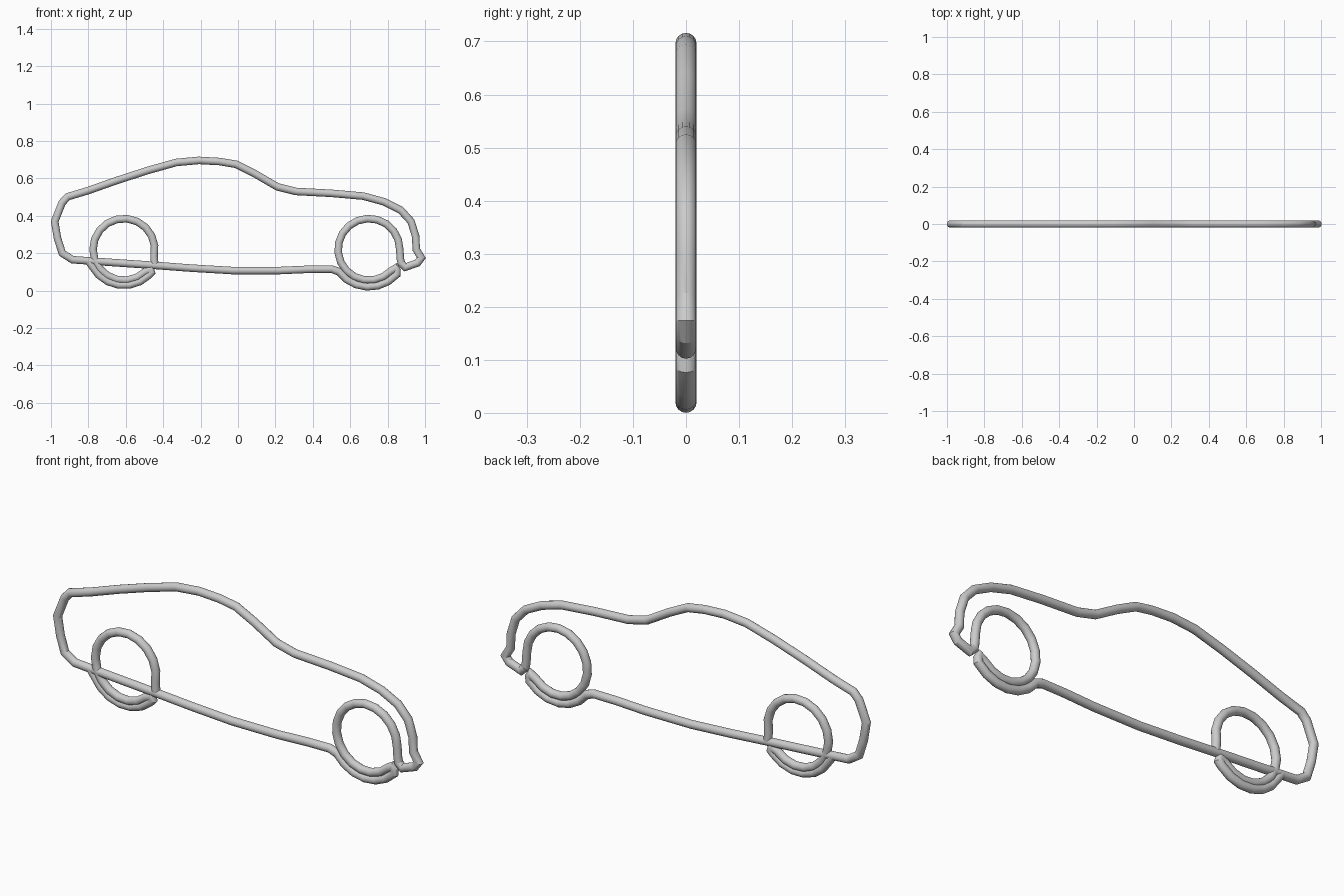
import bpy, bmesh, math
from mathutils import Vector

if "Cube" in bpy.data.objects:
    bpy.data.objects.remove(bpy.data.objects["Cube"])

RADIUS, SIDES = 0.02, 16


def arc(cx, cz, r, a0, a1, n):
    """Points (x, z) along an arc, angles in degrees."""
    angles = [math.radians(a0 + (a1 - a0) * i / n) for i in range(n + 1)]
    return [(cx + r * math.cos(a), cz + r * math.sin(a)) for a in angles]


def wire(name, path):
    """Sweep a round section along a flat path with mitred corners."""
    pts = [Vector(p) for p in path]
    bm = bmesh.new()
    rings = []
    for i, p in enumerate(pts):
        before = (p - pts[i - 1]).normalized() if i else None
        after = (pts[i + 1] - p).normalized() if i < len(pts) - 1 else None
        before, after = before or after, after or before
        t = (before + after).normalized()
        side = Vector((-t.y, t.x)) / max(t.dot(after), 0.6)
        ring = []
        for k in range(SIDES):
            a = 2 * math.pi * k / SIDES
            q = p + side * (RADIUS * math.cos(a))
            ring.append(bm.verts.new((q.x, RADIUS * math.sin(a), q.y)))
        rings.append(ring)
    for r0, r1 in zip(rings, rings[1:]):
        for k in range(SIDES):
            j = (k + 1) % SIDES
            bm.faces.new((r0[k], r0[j], r1[j], r1[k]))
    bm.faces.new(rings[0])
    bm.faces.new(rings[-1])
    bmesh.ops.recalc_face_normals(bm, faces=bm.faces)
    mesh = bpy.data.meshes.new(name)
    bm.to_mesh(mesh)
    bm.free()
    obj = bpy.data.objects.new(name, mesh)
    bpy.context.collection.objects.link(obj)
    bpy.ops.object.select_all(action='DESELECT')
    obj.select_set(True)
    bpy.context.view_layer.objects.active = obj
    bpy.ops.object.shade_smooth_by_angle(angle=math.radians(25))
    return obj


# Car outline: front bumper, bonnet, roof, tail, then sill back to the front wheel
wire("body_outline", [
    (0.868, 0.15), (0.895, 0.125), (0.96, 0.148), (0.98, 0.175), (0.953, 0.22),
    (0.95, 0.29), (0.925, 0.37), (0.87, 0.43), (0.78, 0.475), (0.67, 0.505),
    (0.50, 0.52), (0.31, 0.53), (0.21, 0.555), (0.09, 0.625), (-0.01, 0.675),
    (-0.10, 0.69), (-0.21, 0.696), (-0.33, 0.685), (-0.48, 0.643),
    (-0.65, 0.588), (-0.80, 0.535), (-0.91, 0.502), (-0.94, 0.47),
    (-0.98, 0.37), (-0.965, 0.28), (-0.94, 0.20), (-0.885, 0.165),
    (-0.70, 0.152), (-0.45, 0.135), (-0.25, 0.12), (-0.03, 0.107),
    (0.22, 0.107), (0.38, 0.114), (0.50, 0.115), (0.535, 0.102)])

# Front wheel: loop over the top, folded back along an outer lower arc
wire("front_wheel", [(0.875, 0.14), (0.868, 0.17)]
     + arc(0.70, 0.22, 0.165, 0, 316, 17)
     + [(0.843, 0.12), (0.850, 0.108)]
     + arc(0.70, 0.22, 0.20, 318, 216, 6) + [(0.50, 0.115)])

# Rear wheel: same folded loop, ending at the sill
wire("rear_wheel", [(-0.445, 0.14)]
     + arc(-0.61, 0.22, 0.165, -12, 314, 17)
     + [(-0.468, 0.112), (-0.463, 0.096)]
     + arc(-0.61, 0.22, 0.192, 314, 208, 6) + [(-0.80, 0.158)])
